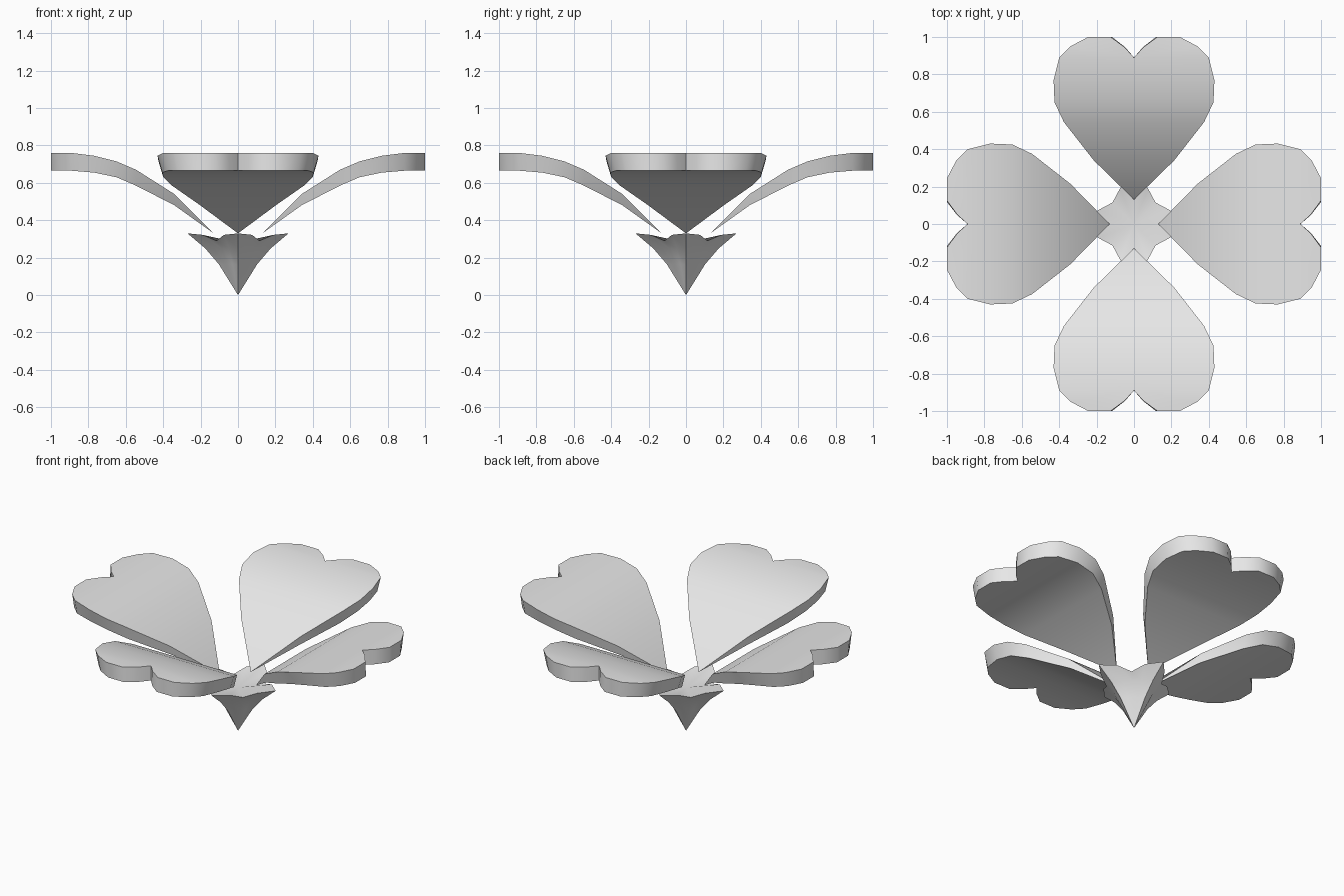
import bpy, bmesh, math

cube = bpy.data.objects.get("Cube")
if cube:
    bpy.data.objects.remove(cube, do_unlink=True)

grey = bpy.data.materials.new("plain_grey")
grey.use_nodes = True
grey.diffuse_color = (0.8, 0.8, 0.8, 1)
grey.node_tree.nodes["Principled BSDF"].inputs["Base Color"].default_value = (0.8, 0.8, 0.8, 1)


def finish(bm, name, angle):
    """Turn a bmesh into a smooth-by-angle object."""
    bmesh.ops.recalc_face_normals(bm, faces=bm.faces)
    mesh = bpy.data.meshes.new(name)
    bm.to_mesh(mesh)
    bm.free()
    mesh.materials.append(grey)
    obj = bpy.data.objects.new(name, mesh)
    bpy.context.collection.objects.link(obj)
    bpy.ops.object.select_all(action='DESELECT')
    obj.select_set(True)
    bpy.context.view_layer.objects.active = obj
    bpy.ops.object.shade_smooth_by_angle(angle=math.radians(angle))
    return obj


# Heart petal: ribs of (distance, half width, top height, bottom height)
RIBS = [(0.34, 0.215, 0.54, 0.48), (0.545, 0.375, 0.67, 0.585),
        (0.65, 0.425, 0.715, 0.63), (0.77, 0.43, 0.745, 0.655),
        (0.89, 0.40, 0.76, 0.665)]
LOBE = [(0.95, 0.34), (1.0, 0.245), (1.0, 0.125), (0.945, 0.05)]
UNDERSIDE = 0.94


def petal_skin(bm, tip, top):
    """One curved heart sheet; returns its outline in order."""
    squeeze = 1 if top else UNDERSIDE
    sides = []
    for s in (1, -1):
        side = [bm.verts.new((r, s * w * squeeze, zt if top else zb))
                for r, w, zt, zb in RIBS]
        end_z = RIBS[-1][2 if top else 3]
        side += [bm.verts.new((r, s * w * squeeze, end_z)) for r, w in LOBE]
        sides.append(side)
    left, right = sides
    notch = bm.verts.new((0.89, 0, end_z))
    n = len(RIBS)
    bm.faces.new((tip, right[0], left[0]))
    for i in range(n - 2):
        bm.faces.new((left[i], right[i], right[i + 1], left[i + 1]))
    bm.faces.new((left[n - 2], right[n - 2], right[n - 1], notch, left[n - 1]))
    for side in sides:
        bm.faces.new(side[n - 1:] + [notch])
    return [tip] + left + [notch] + right[::-1]


def petal(name, turn):
    bm = bmesh.new()
    tip = bm.verts.new((0.13, 0, 0.33))
    upper = petal_skin(bm, tip, True)
    lower = petal_skin(bm, tip, False)
    count = len(upper)
    for i in range(count):
        j = (i + 1) % count
        corners = list(dict.fromkeys((upper[i], upper[j], lower[j], lower[i])))
        bm.faces.new(corners)
    obj = finish(bm, name, 40)
    obj.rotation_euler.z = turn


for k, place in enumerate(("left", "back", "right", "front")):
    petal(place + "_petal", k * math.pi / 2)

# Calyx: four-lobed star cup tapering to a point
bm = bmesh.new()
QUARTER = [(0.27, 0, 0.33), (0.19, 0.075, 0.322),
           (0.115, 0.115, 0.29), (0.075, 0.19, 0.322)]
# Levels of (lobe scale, notch scale, height; None keeps the rim)
LEVELS = [(1, 1, None), (0.65, 0.75, 0.25), (0.38, 0.5, 0.165)]
rings = []
for lobe, notch_scale, height in LEVELS:
    ring = []
    for q in range(4):
        c, s = math.cos(q * math.pi / 2), math.sin(q * math.pi / 2)
        for i, (x, y, z) in enumerate(QUARTER):
            f = notch_scale if i == 2 else lobe
            ring.append(bm.verts.new(((x * c - y * s) * f, (x * s + y * c) * f,
                                      z if height is None else height)))
    rings.append(ring)
point = bm.verts.new((0, 0, 0))
middle = bm.verts.new((0, 0, 0.28))
total = len(rings[0])
for i in range(total):
    j = (i + 1) % total
    bm.faces.new((middle, rings[0][i], rings[0][j]))
    for a, b in zip(rings, rings[1:]):
        bm.faces.new((a[i], b[i], b[j], a[j]))
    bm.faces.new((rings[-1][i], point, rings[-1][j]))
finish(bm, "calyx", 50)
